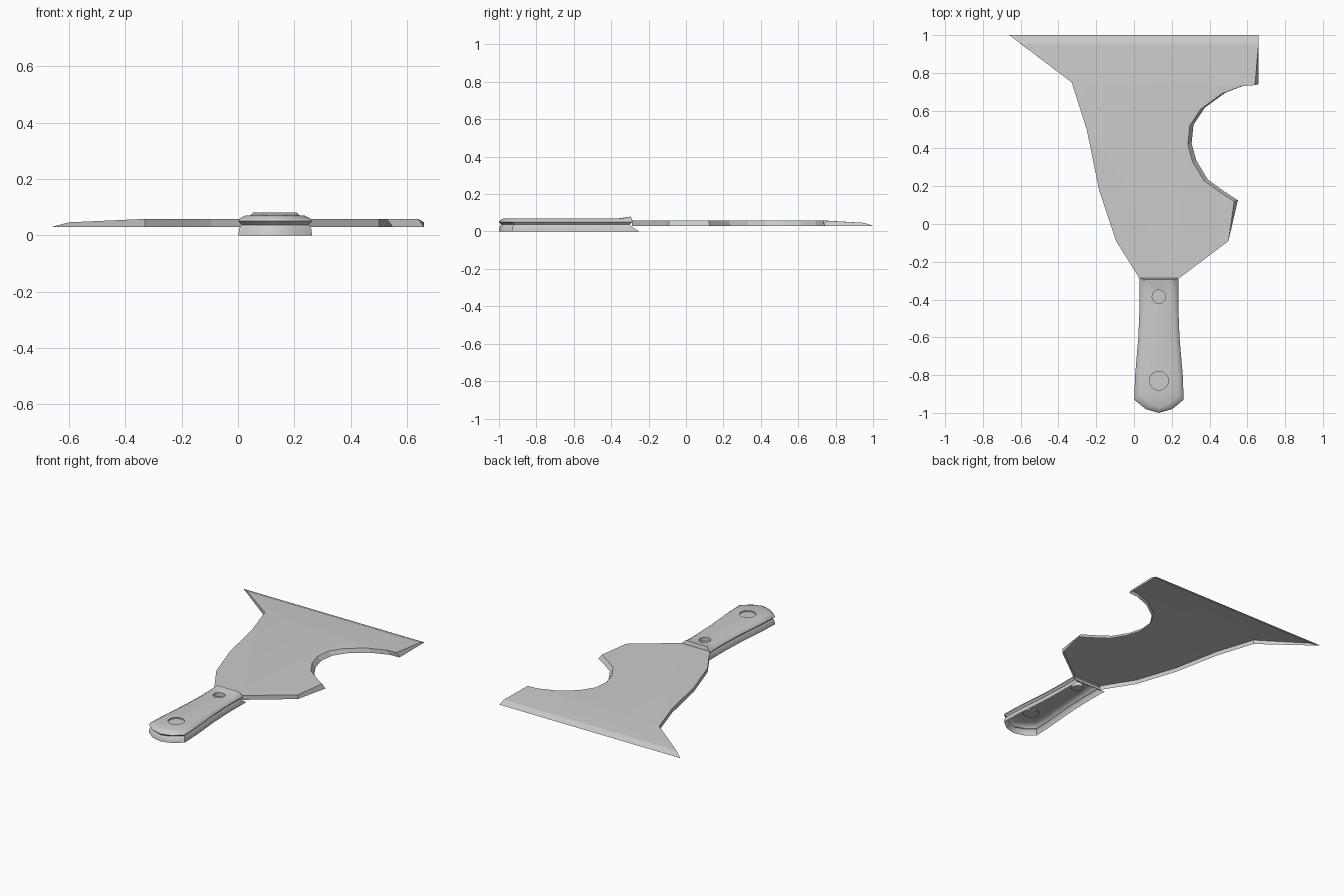
import bpy, bmesh
from math import cos, sin, tau

if "Cube" in bpy.data.objects:
    bpy.data.objects.remove(bpy.data.objects["Cube"])


def finish(bm, name, angle):
    bmesh.ops.recalc_face_normals(bm, faces=bm.faces)
    # open-bottomed shells: make sure the top faces look up
    if sum(f.normal.z * f.calc_area() for f in bm.faces) < 0:
        bmesh.ops.reverse_faces(bm, faces=bm.faces)
    me = bpy.data.meshes.new(name)
    bm.to_mesh(me)
    bm.free()
    ob = bpy.data.objects.new(name, me)
    bpy.context.collection.objects.link(ob)
    bpy.ops.object.select_all(action='DESELECT')
    ob.select_set(True)
    bpy.context.view_layer.objects.active = ob
    bpy.ops.object.shade_smooth_by_angle(angle=angle)
    return ob


def bridge(bm, a, b):
    n = len(a)
    for i in range(n):
        j = (i + 1) % n
        bm.faces.new((a[i], a[j], b[j], b[i]))


# Blade: outline with a scooped right side, open underneath, ground front edge
left = [(-0.33, 0.75), (-0.25, 0.5), (-0.185, 0.18), (-0.095, -0.09),
        (0.03, -0.29), (0.235, -0.29), (0.50, -0.09)]
scoop = [(0.53, 0.12), (0.46, 0.165), (0.37, 0.23), (0.31, 0.33),
         (0.285, 0.42), (0.295, 0.52), (0.355, 0.61), (0.465, 0.69),
         (0.57, 0.73), (0.64, 0.735)]
bm = bmesh.new()
top = [bm.verts.new((x, y, 0.058)) for x, y in left + scoop]
low = [bm.verts.new((x, y, 0.03)) for x, y in left]
low += [bm.verts.new((x + 0.02, y + 0.006, 0.03)) for x, y in scoop]
grind_l = bm.verts.new((-0.60, 0.955, 0.046))
grind_r = bm.verts.new((0.66, 0.955, 0.046))
tip_l = bm.verts.new((-0.66, 1.0, 0.03))
tip_r = bm.verts.new((0.66, 1.0, 0.03))
bm.faces.new(top)
bm.faces.new((top[0], top[-1], grind_r, grind_l))
bm.faces.new((grind_l, grind_r, tip_r, tip_l))
for i in range(len(top) - 1):
    bm.faces.new((top[i], top[i + 1], low[i + 1], low[i]))
bm.faces.new((top[0], low[0], tip_l, grind_l))
bm.faces.new((top[-1], grind_r, tip_r, low[-1]))
finish(bm, "blade", 0.2)

# Handle: half outline mirrored, lofted through levels with a side groove
CX = 0.132
half = [(0.104, -0.285), (0.103, -0.35), (0.103, -0.45), (0.109, -0.6),
        (0.126, -0.8), (0.131, -0.93), (0.07, -0.98)]
# level: height, inset, y of the blade end
levels = [(0.0, 0.0, -0.25), (0.024, 0.003, -0.287), (0.037, 0.012, -0.30),
          (0.05, 0.0, -0.287), (0.06, 0.006, -0.287), (0.07, 0.026, -0.295)]
bm = bmesh.new()
rings = []
for z, inset, end in levels:
    side = [(w - inset, end if i == 0 else y + (inset if y < -0.9 else 0))
            for i, (w, y) in enumerate(half)]
    pts = [(CX + w, y) for w, y in side] + [(CX, -1.0 + inset)]
    pts += [(CX - w, y) for w, y in reversed(side)]
    rings.append([bm.verts.new((x, y, z)) for x, y in pts])
for a, b in zip(rings, rings[1:]):
    bridge(bm, a, b)

# Top of the handle with two round recesses
cap = rings[-1]


def loop_edges(vs):
    out = []
    for i, v in enumerate(vs):
        w = vs[(i + 1) % len(vs)]
        out.append(bm.edges.get((v, w)) or bm.edges.new((v, w)))
    return out


edges = loop_edges(cap)
recesses = []
for y, r, depth in ((-0.385, 0.036, 0.025), (-0.83, 0.05, 0.008)):
    c = [(CX + r * cos(tau * k / 16), y + r * sin(tau * k / 16)) for k in range(16)]
    rim = [bm.verts.new((px, py, 0.07)) for px, py in c]
    floor = [bm.verts.new((px, py, 0.07 - depth)) for px, py in c]
    edges += loop_edges(rim)
    recesses.append((rim, floor))
bmesh.ops.triangle_fill(bm, use_beauty=True, use_dissolve=False, edges=edges,
                        normal=(0, 0, 1))
for rim, floor in recesses:
    bridge(bm, rim, floor)
    bm.faces.new(floor)
# raised lip at the blade end
cap[0].co.z = cap[-1].co.z = 0.08
finish(bm, "handle", 0.6)
